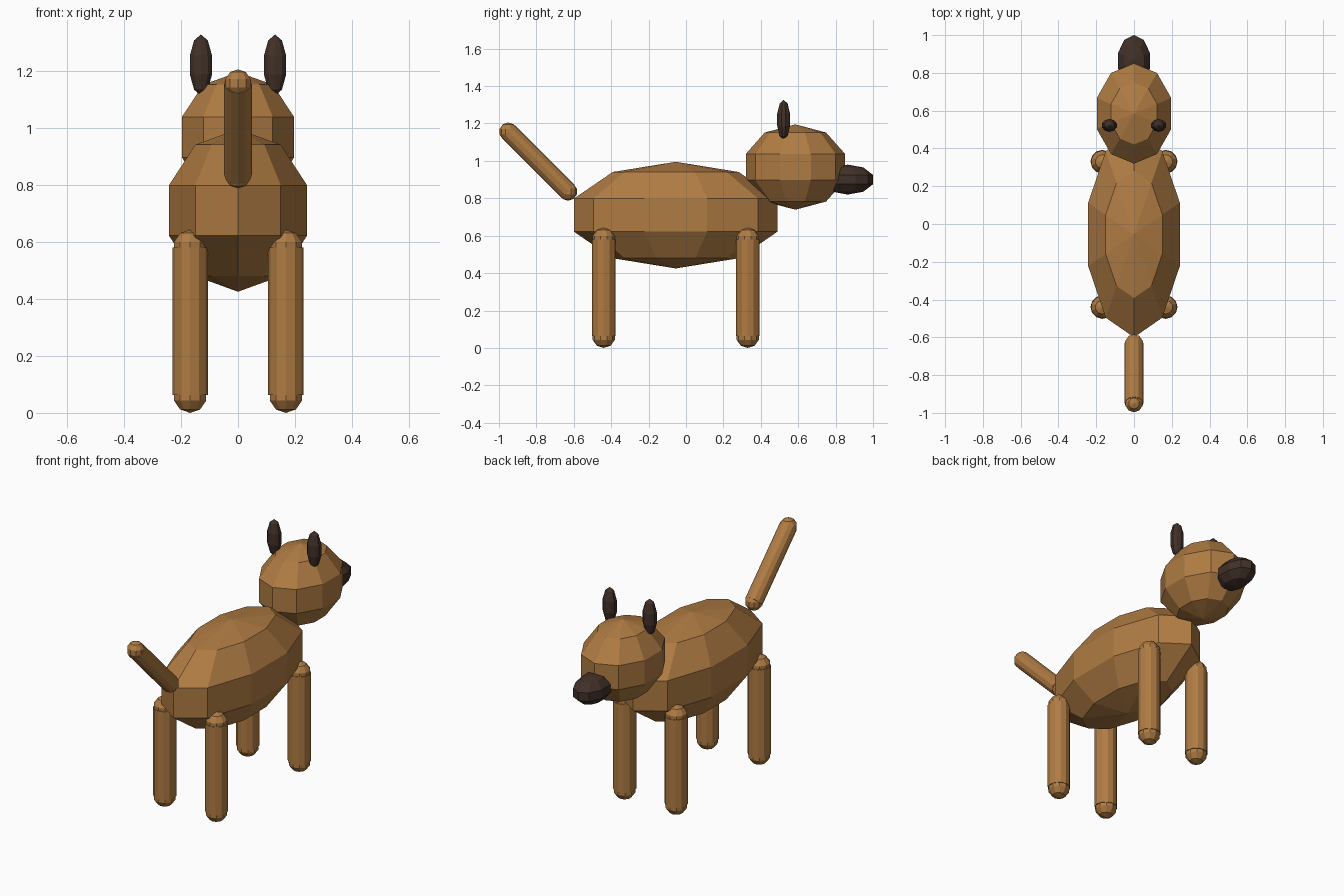
import bpy, bmesh, math
from mathutils import Vector

if "Cube" in bpy.data.objects:
    bpy.data.objects.remove(bpy.data.objects["Cube"])


def material(name, rgb):
    m = bpy.data.materials.new(name)
    m.diffuse_color = (*rgb, 1)
    m.use_nodes = True
    m.node_tree.nodes["Principled BSDF"].inputs["Base Color"].default_value = m.diffuse_color
    return m


FUR = material("brown fur", (0.43, 0.20, 0.056))
DARK = material("dark brown", (0.052, 0.030, 0.021))


def finish(bm, name, mat):
    bmesh.ops.recalc_face_normals(bm, faces=bm.faces)
    me = bpy.data.meshes.new(name)
    bm.to_mesh(me)
    bm.free()
    me.materials.append(mat)
    ob = bpy.data.objects.new(name, me)
    bpy.context.collection.objects.link(ob)
    return ob


def add_ellipsoid(bm, centre, radii, segs=10, bands=5):
    """Low-poly ellipsoid with poles on z and a corner on the y axis."""
    def point(lat, lon):
        unit = (math.sin(lat) * math.sin(lon), math.sin(lat) * math.cos(lon), math.cos(lat))
        return bm.verts.new([c + r * u for c, r, u in zip(centre, radii, unit)])
    rings = [[point(math.pi * i / bands, 2 * math.pi * j / segs) for j in range(segs)]
             for i in range(1, bands)]
    top, bottom = point(0, 0), point(math.pi, 0)
    for j in range(segs):
        k = (j + 1) % segs
        bm.faces.new((top, rings[0][j], rings[0][k]))
        bm.faces.new((bottom, rings[-1][k], rings[-1][j]))
        for a, b in zip(rings, rings[1:]):
            bm.faces.new((a[j], b[j], b[k], a[k]))


def ellipsoid(name, centre, radii, mat):
    bm = bmesh.new()
    add_ellipsoid(bm, centre, radii)
    return finish(bm, name, mat)


def limb(name, start, end, radius, mat):
    """Cylinder with a ball at each end."""
    a, b = Vector(start), Vector(end)
    bm = bmesh.new()
    bmesh.ops.create_cone(bm, cap_ends=True, segments=12, radius1=radius,
                          radius2=radius, depth=(b - a).length)
    bmesh.ops.rotate(bm, verts=bm.verts, matrix=(b - a).to_track_quat('Z', 'Y').to_matrix())
    bmesh.ops.translate(bm, verts=bm.verts, vec=(a + b) / 2)
    for p in (a, b):
        add_ellipsoid(bm, p, (radius,) * 3)
    return finish(bm, name, mat)


# Trunk and head
ellipsoid("body", (0, -0.055, 0.71), (0.268, 0.573, 0.285), FUR)
ellipsoid("head", (0, 0.585, 0.967), (0.218, 0.279, 0.228), FUR)
ellipsoid("snout", (0, 0.865, 0.90), (0.093, 0.142, 0.08), DARK)

# Ears and legs, one of each per side
for side, sx in (("left", -1), ("right", 1)):
    ellipsoid(side + "_ear", (sx * 0.13, 0.522, 1.22), (0.043, 0.036, 0.107), DARK)
    for end, y in (("head_end", 0.33), ("tail_end", -0.44)):
        limb(f"{side}_{end}_leg", (sx * 0.168, y, 0.0625), (sx * 0.168, y, 0.58), 0.0625, FUR)

# Raised tail
limb("tail", (0, -0.63, 0.836), (0, -0.95, 1.156), 0.049, FUR)
